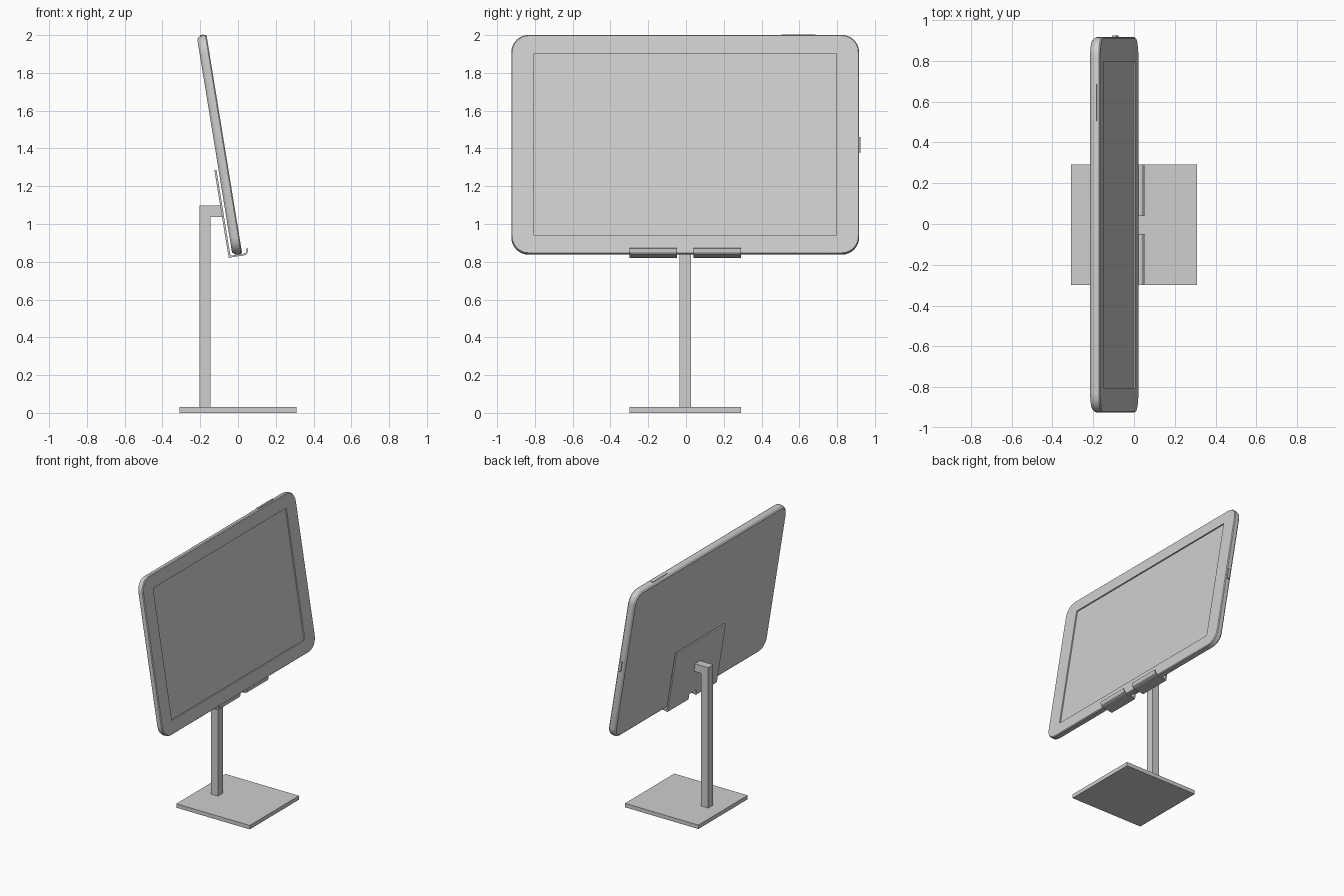
import bpy, bmesh, math
from mathutils import Vector

if "Cube" in bpy.data.objects:
    bpy.data.objects.remove(bpy.data.objects["Cube"], do_unlink=True)

TILT = math.radians(9.25)
CENTRE = Vector((-0.098, -0.004, 1.418))   # middle of the tablet
HALF_W, HALF_H = 0.921, 0.5875

grey = bpy.data.materials.new("light_grey")
grey.use_nodes = True
grey.diffuse_color = (0.62, 0.62, 0.62, 1)
grey.node_tree.nodes["Principled BSDF"].inputs["Base Color"].default_value = (0.62, 0.62, 0.62, 1)


def finish(name, bm, tilted=False):
    bmesh.ops.recalc_face_normals(bm, faces=bm.faces)
    mesh = bpy.data.meshes.new(name)
    bm.to_mesh(mesh)
    bm.free()
    mesh.materials.append(grey)
    obj = bpy.data.objects.new(name, mesh)
    bpy.context.collection.objects.link(obj)
    if tilted:
        obj.location = CENTRE
        obj.rotation_euler = (0, -TILT, 0)
    return obj


def box(name, low, high, tilted=False):
    low, high = Vector(low), Vector(high)
    bm = bmesh.new()
    bmesh.ops.create_cube(bm, size=1)
    for v in bm.verts:
        v.co = (low + high) / 2 + v.co * (high - low)
    return finish(name, bm, tilted)


def extrude_profile(name, points, axis, start, end, tilted=False):
    """Extrude an outline of (x, z) points along y, or (y, z) points along x."""
    bm = bmesh.new()
    if axis == "y":
        verts = [bm.verts.new((a, start, b)) for a, b in points]
        step = (0, end - start, 0)
    else:
        verts = [bm.verts.new((start, a, b)) for a, b in points]
        step = (end - start, 0, 0)
    face = bm.faces.new(verts)
    new = bmesh.ops.extrude_face_region(bm, geom=[face], use_keep_orig=True)["geom"]
    bmesh.ops.translate(bm, vec=step, verts=[g for g in new if isinstance(g, bmesh.types.BMVert)])
    return finish(name, bm, tilted)


def rounded_ring(bm, half_w, half_h, radius, depth, steps=6):
    ring = []
    for corner, (sy, sz) in enumerate([(1, 1), (-1, 1), (-1, -1), (1, -1)]):
        for i in range(steps + 1):
            a = math.pi / 2 * (corner + i / steps)
            ring.append(bm.verts.new((depth,
                                      sy * (half_w - radius) + radius * math.cos(a),
                                      sz * (half_h - radius) + radius * math.sin(a))))
    return ring


# Tablet: stacked outlines from the bevelled back to the recessed display
bm = bmesh.new()
layers = [
    (0.018, 0.018, 0.075, -0.026),
    (0.005, 0.005, 0.088, -0.016),
    (0, 0, 0.093, -0.005),
    (0, 0, 0.093, 0.020),
    (0.005, 0.005, 0.088, 0.026),
    (0.121, 0.100, 0.001, 0.026),
    (0.121, 0.100, 0.001, 0.017),
]
rings = [rounded_ring(bm, HALF_W - iw, HALF_H - ih, r, d) for iw, ih, r, d in layers]
for a, b in zip(rings, rings[1:]):
    for i in range(len(a)):
        j = (i + 1) % len(a)
        bm.faces.new((a[i], a[j], b[j], b[i]))
bm.faces.new(rings[0])
bm.faces.new(rings[-1])
tablet = finish("tablet", bm, True)
bpy.context.view_layer.objects.active = tablet
tablet.select_set(True)
bpy.ops.object.shade_smooth_by_angle(angle=math.radians(20))

# Tablet buttons
box("side_button", (-0.004, 0.90, -0.04), (0.016, 0.929, 0.04), True)
box("top_button", (-0.008, 0.51, 0.57), (0.010, 0.69, 0.591), True)

# Back plate, notched between the two lips
plate = [(-0.296, -0.127), (-0.296, -0.580), (-0.044, -0.580), (-0.044, -0.555),
         (0.044, -0.555), (0.044, -0.580), (0.296, -0.580), (0.296, -0.127)]
extrude_profile("back_plate", plate, "x", -0.048, -0.037, True)

# Lips that carry the lower edge and curl up in front
lip = [(-0.048, -0.580), (-0.048, -0.597), (0.038, -0.597), (0.050, -0.593),
       (0.058, -0.582), (0.062, -0.564), (0.053, -0.562), (0.050, -0.577),
       (0.045, -0.584), (0.037, -0.588), (-0.037, -0.588), (-0.037, -0.580)]
for name, start, end in (("right_lip", -0.296, -0.044), ("left_lip", 0.044, 0.296)):
    extrude_profile(name, lip, "y", start, end, True)

# Post with its arm, in one piece
post = [(-0.205, 0.03), (-0.145, 0.03), (-0.145, 1.038), (-0.080, 1.038),
        (-0.090, 1.098), (-0.205, 1.098)]
extrude_profile("post_and_arm", post, "y", -0.034, 0.026)

# Base
box("base", (-0.309, -0.300, 0), (0.309, 0.292, 0.03))
